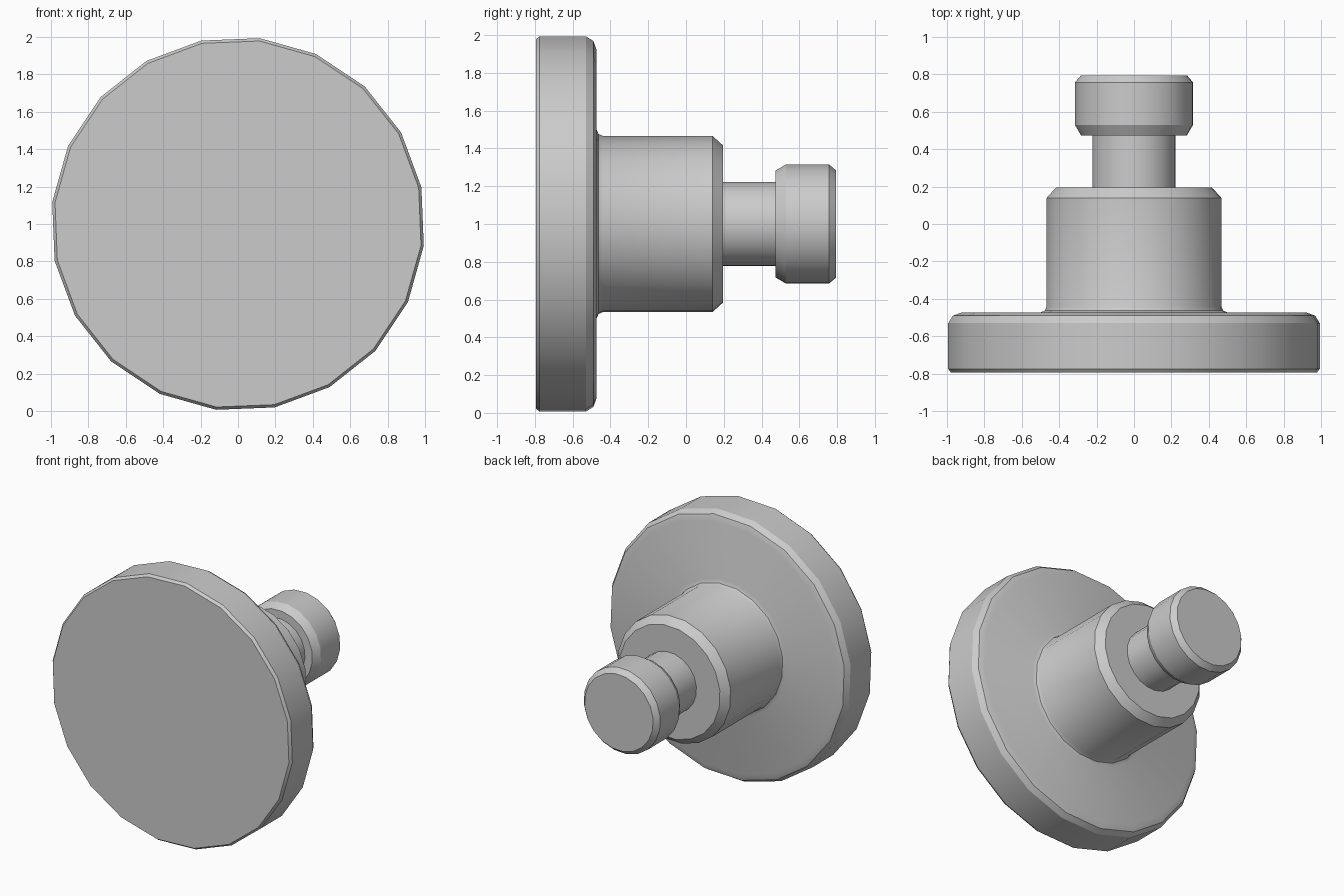
import bpy, bmesh, math

if "Cube" in bpy.data.objects:
    bpy.data.objects.remove(bpy.data.objects["Cube"])

SIDES = 20
TURN = math.radians(11.3)   # rotation of the facets
CENTRE_Z = 1.0

# Half-sections as (radius, y), front to back; they join into one closed skin
flange = [(0.985, -0.795), (1.0, -0.775), (1.0, -0.53), (0.975, -0.49), (0.93, -0.474)]
hub = [(0.505, -0.474), (0.48, -0.463), (0.47, -0.44), (0.47, 0.14), (0.42, 0.195)]
neck = [(0.224, 0.195), (0.224, 0.474)]
knob = [(0.285, 0.474), (0.318, 0.53), (0.318, 0.757), (0.285, 0.795)]


def lathe(name, profile):
    """Turn a profile around the y axis and cap both ends."""
    bm = bmesh.new()
    rings = []
    for r, y in profile:
        ring = []
        for i in range(SIDES):
            a = TURN + i * math.tau / SIDES
            ring.append(bm.verts.new((r * math.cos(a), y, CENTRE_Z + r * math.sin(a))))
        rings.append(ring)
    for a, b in zip(rings, rings[1:]):
        for i in range(SIDES):
            j = (i + 1) % SIDES
            bm.faces.new((a[i], a[j], b[j], b[i]))
    bm.faces.new(rings[0])
    bm.faces.new(rings[-1])
    bmesh.ops.recalc_face_normals(bm, faces=bm.faces[:])
    mesh = bpy.data.meshes.new(name)
    bm.to_mesh(mesh)
    bm.free()
    obj = bpy.data.objects.new(name, mesh)
    bpy.context.collection.objects.link(obj)
    return obj


# Flanged knob turned as one piece
body = lathe("flanged_knob", flange + hub + neck + knob)
bpy.context.view_layer.objects.active = body
body.select_set(True)
bpy.ops.object.shade_smooth_by_angle(angle=math.radians(30))
